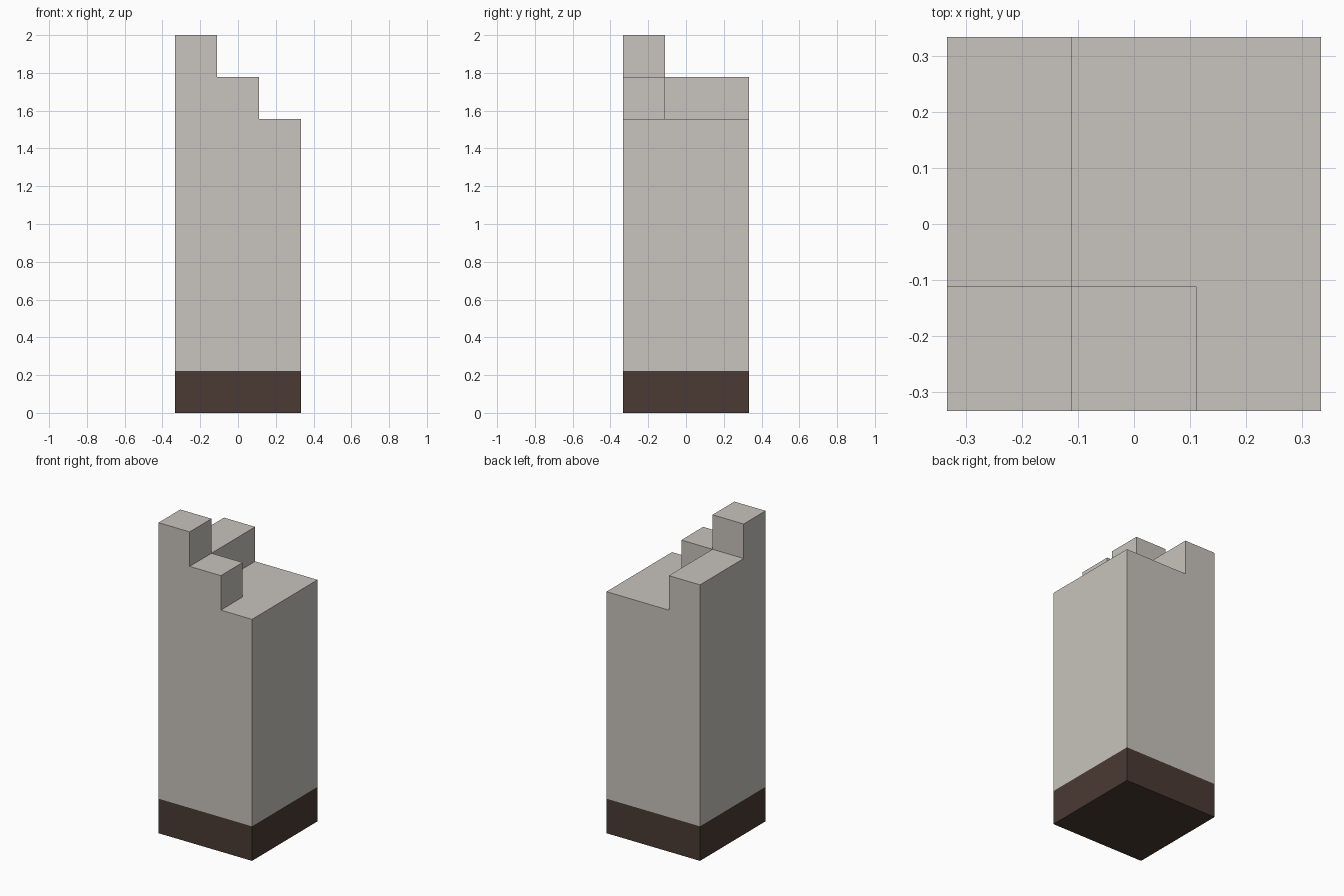
import bpy
import bmesh
from mathutils import Vector

default = bpy.data.objects.get("Cube")
if default:
    bpy.data.objects.remove(default, do_unlink=True)

UNIT = 2 / 9  # the pillar is three units wide and nine tall


def material(name, colour):
    mat = bpy.data.materials.new(name)
    mat.use_nodes = True
    mat.diffuse_color = (*colour, 1)
    mat.node_tree.nodes["Principled BSDF"].inputs["Base Color"].default_value = (*colour, 1)
    return mat


plaster = material("pale_plaster", (0.578, 0.552, 0.509))
footing = material("dark_brown_footing", (0.069, 0.042, 0.033))


def column_height(x, y):
    """Height in units: a corner peak, a lower left ledge and a front step."""
    if x == 0 and y == 0:
        return 9
    if x == 0 or (x == 1 and y == 0):
        return 8
    return 7


def filled(cell):
    x, y, z = cell
    return 0 <= x < 3 and 0 <= y < 3 and 0 <= z < column_height(x, y)


# Skin of the stepped pillar: one square wherever a unit block meets open air
bm = bmesh.new()
for x in range(3):
    for y in range(3):
        for z in range(column_height(x, y)):
            for axis in range(3):
                for sign in (-1, 1):
                    neighbour = [x, y, z]
                    neighbour[axis] += sign
                    if filled(neighbour):
                        continue
                    normal, side = Vector(), Vector()
                    normal[axis] = sign / 2
                    side[(axis + 1) % 3] = 0.5
                    up = normal.cross(side) * 2
                    centre = Vector((x - 1, y - 1, z + 0.5)) + normal
                    corners = (-side - up, side - up, side + up, up - side)
                    face = bm.faces.new([bm.verts.new((centre + c) * UNIT) for c in corners])
                    # The bottom course is the dark footing
                    face.material_index = 1 if z == 0 else 0

# Weld and merge the squares into clean flat faces
bmesh.ops.remove_doubles(bm, verts=bm.verts[:], dist=0.001)
bmesh.ops.dissolve_limit(bm, angle_limit=0.02, verts=bm.verts[:], edges=bm.edges[:],
                         delimit={'MATERIAL'})
bmesh.ops.recalc_face_normals(bm, faces=bm.faces[:])

mesh = bpy.data.meshes.new("broken_wall_pillar")
bm.to_mesh(mesh)
bm.free()
mesh.materials.append(plaster)
mesh.materials.append(footing)
pillar = bpy.data.objects.new("broken_wall_pillar", mesh)
bpy.context.collection.objects.link(pillar)
